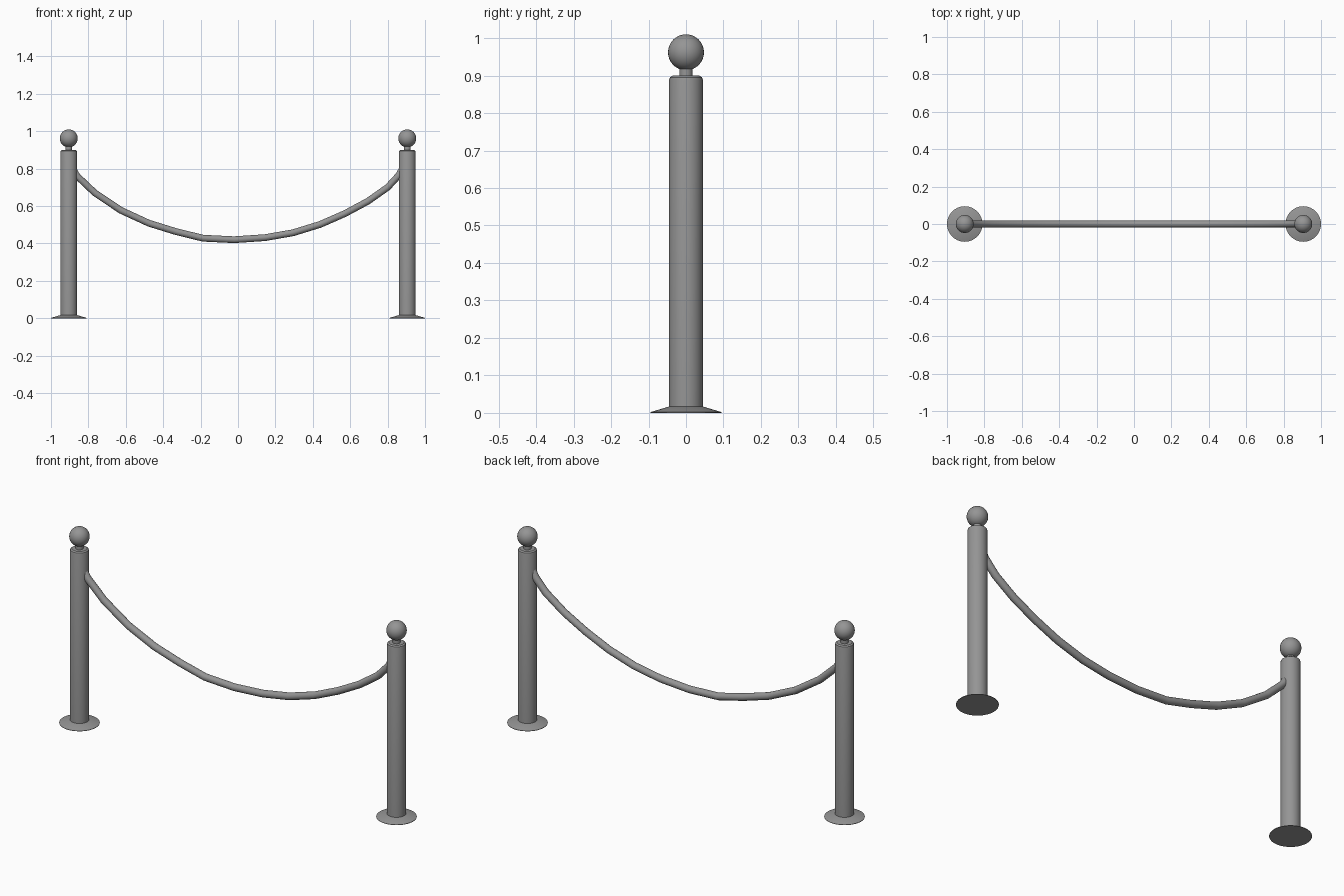
import bpy, bmesh
from math import radians, sin, cos, pi
from mathutils import Vector

cube = bpy.data.objects.get("Cube")
if cube:
    bpy.data.objects.remove(cube, do_unlink=True)

# Single grey metal
metal = bpy.data.materials.new("grey_metal")
metal.use_nodes = True
GREY = (0.3, 0.3, 0.3, 1)
metal.diffuse_color = GREY
metal.node_tree.nodes["Principled BSDF"].inputs["Base Color"].default_value = GREY


def add_object(name, bm, x=0):
    bmesh.ops.recalc_face_normals(bm, faces=bm.faces)
    mesh = bpy.data.meshes.new(name)
    bm.to_mesh(mesh)
    bm.free()
    mesh.materials.append(metal)
    ob = bpy.data.objects.new(name, mesh)
    bpy.context.collection.objects.link(ob)
    ob.location.x = x
    bpy.ops.object.select_all(action='DESELECT')
    bpy.context.view_layer.objects.active = ob
    ob.select_set(True)
    bpy.ops.object.shade_smooth_by_angle(angle=radians(35))
    return ob


def loft(name, rings, x=0):
    """Join rings of points into a closed, capped skin."""
    bm = bmesh.new()
    loops = [[bm.verts.new(p) for p in ring] for ring in rings]
    n = len(loops[0])
    for a, b in zip(loops, loops[1:]):
        for i in range(n):
            j = (i + 1) % n
            bm.faces.new((a[i], a[j], b[j], b[i]))
    bm.faces.new(loops[0])
    bm.faces.new(loops[-1])
    return add_object(name, bm, x)


def lathe(name, profile, x, sides=32):
    angles = [2 * pi * i / sides for i in range(sides)]
    return loft(name, [[(r * cos(a), r * sin(a), z) for a in angles]
                       for r, z in profile], x)


# Two posts, each with base, column, neck and ball
for side, x in (("left", 0.905), ("right", -0.905)):
    lathe(side + "_base", [(0.095, 0), (0.095, 0.002), (0.045, 0.017)], x)
    lathe(side + "_column", [(0.045, 0.01), (0.045, 0.888), (0.043, 0.895),
                             (0.036, 0.9)], x)
    lathe(side + "_neck", [(0.018, 0.895), (0.018, 0.93)], x)
    ball = bmesh.new()
    bmesh.ops.create_uvsphere(ball, u_segments=32, v_segments=16, radius=0.048)
    bmesh.ops.translate(ball, verts=ball.verts, vec=(0, 0, 0.962))
    add_object(side + "_ball", ball, x)

# Sagging rope swept along its path
path = [(-0.895, 0.82), (-0.86, 0.76), (-0.765, 0.67), (-0.626, 0.577),
        (-0.476, 0.508), (-0.33, 0.463), (-0.187, 0.428), (-0.02, 0.42),
        (0.144, 0.431), (0.294, 0.457), (0.44, 0.502), (0.572, 0.56),
        (0.695, 0.626), (0.8, 0.7), (0.86, 0.765), (0.89, 0.82)]
points = [Vector((x, 0, z)) for x, z in path]
rings = []
for i, p in enumerate(points):
    along = (points[min(i + 1, len(points) - 1)] - points[max(i - 1, 0)]).normalized()
    up = Vector((-along.z, 0, along.x))
    rings.append([p + 0.018 * (up * sin(a) + Vector((0, cos(a), 0)))
                  for a in (2 * pi * k / 16 for k in range(16))])
loft("rope", rings)
